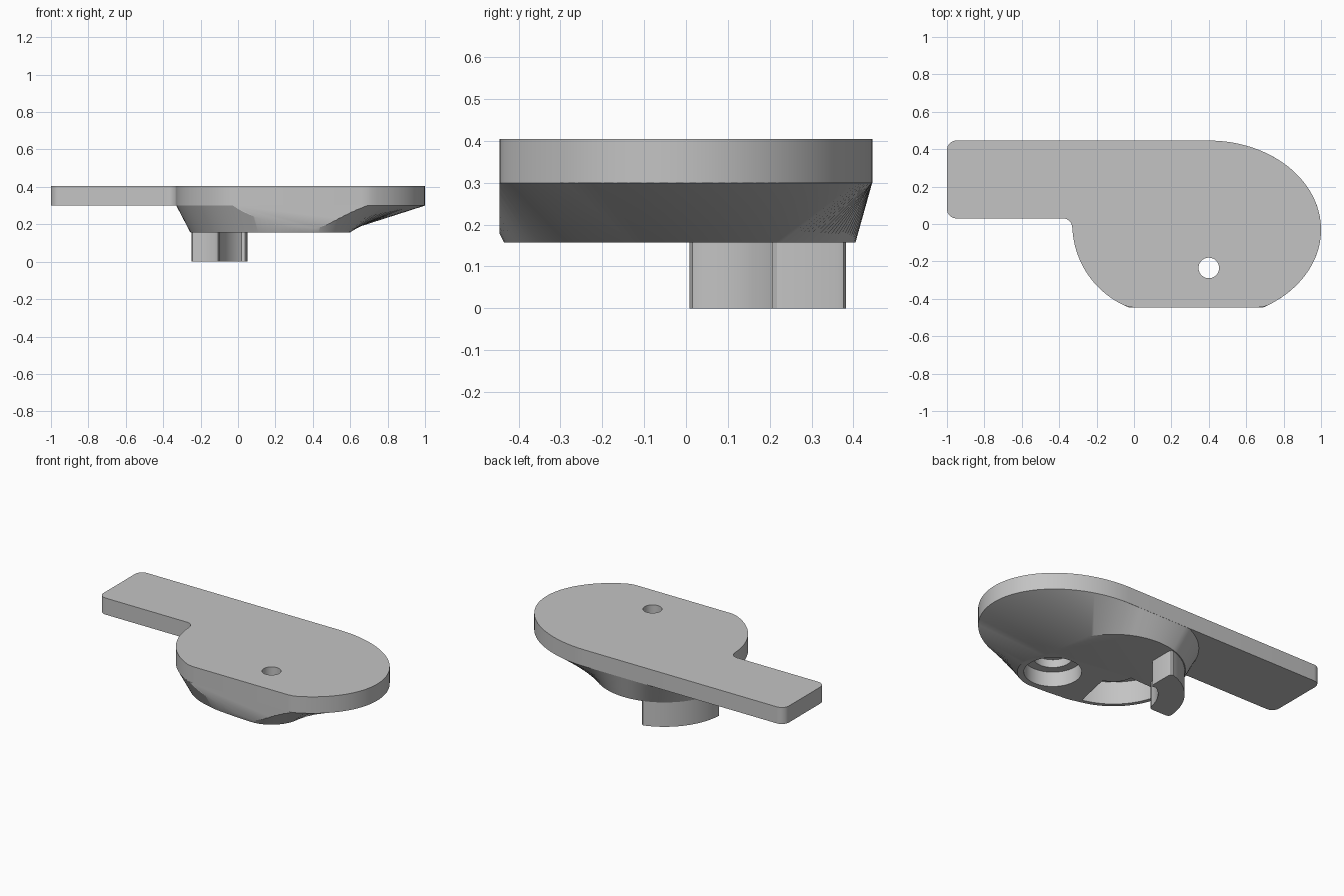
import bpy, bmesh, math

if "Cube" in bpy.data.objects:
    bpy.data.objects.remove(bpy.data.objects["Cube"], do_unlink=True)

grey = bpy.data.materials.new("plain_grey")
grey.use_nodes = True
grey.diffuse_color = (0.55, 0.55, 0.55, 1)
grey.node_tree.nodes["Principled BSDF"].inputs["Base Color"].default_value = (0.55, 0.55, 0.55, 1)

HUB = (0.15, 0.0)       # centre of the round housing
HOLE = (0.4, -0.235)    # centre of the screw hole
NOSE = ((0.4, -0.03), 0.6, 0.476)   # large rounded end
UNDER, SEAT, TOP = 0.157, 0.3, 0.405
EDGE = 0.446            # half depth of the plate


def arc(c, rx, ry, a0, a1, n):
    """Points on an elliptical arc, angles in degrees."""
    angles = [math.radians(a0 + (a1 - a0) * i / n) for i in range(n + 1)]
    return [(c[0] + rx * math.cos(a), c[1] + ry * math.sin(a)) for a in angles]


def loft(name, low, high, z0, z1):
    """Closed solid between two outlines with matching points."""
    bm = bmesh.new()
    a = [bm.verts.new((x, y, z0)) for x, y in low]
    b = [bm.verts.new((x, y, z1)) for x, y in high]
    bm.faces.new(a)
    bm.faces.new(b)
    n = len(a)
    for i in range(n):
        j = (i + 1) % n
        bm.faces.new((a[i], a[j], b[j], b[i]))
    bmesh.ops.recalc_face_normals(bm, faces=bm.faces)
    mesh = bpy.data.meshes.new(name)
    bm.to_mesh(mesh)
    bm.free()
    mesh.materials.append(grey)
    obj = bpy.data.objects.new(name, mesh)
    bpy.context.collection.objects.link(obj)
    return obj


def prism(name, pts, z0, z1):
    return loft(name, pts, pts, z0, z1)


def disc(name, c, r, z0, z1):
    return prism(name, arc(c, r, r, 0, 360, 64)[:-1], z0, z1)


def boolean(target, tool):
    """Cut the tool out of the target and discard the tool."""
    mod = target.modifiers.new("cut", "BOOLEAN")
    mod.operation = "DIFFERENCE"
    mod.solver = "EXACT"
    mod.object = tool
    bpy.context.view_layer.objects.active = target
    bpy.ops.object.modifier_apply(modifier=mod.name)
    bpy.data.objects.remove(tool, do_unlink=True)


def ray_exit(origin, angle, c, rx, ry):
    """Distance at which a ray leaves an ellipse, or 0 if it misses."""
    dx, dy = math.cos(angle) / rx, math.sin(angle) / ry
    ox, oy = (origin[0] - c[0]) / rx, (origin[1] - c[1]) / ry
    qa, qb, qc = dx * dx + dy * dy, ox * dx + oy * dy, ox * ox + oy * oy - 1
    d = qb * qb - qa * qc
    return max(0, (math.sqrt(d) - qb) / qa) if d > 0 else 0


def union_outline(origin, ellipses, n=128):
    """Outer outline of overlapping ellipses, flattened at the back."""
    pts = []
    for i in range(n):
        a = math.tau * i / n
        r = max(ray_exit(origin, a, *e) for e in ellipses)
        pts.append((origin[0] + r * math.cos(a), min(origin[1] + r * math.sin(a), EDGE - 0.001)))
    return pts


# Flat top plate with its straight handle
outline = arc((-0.95, EDGE - 0.05), 0.05, 0.05, 90, 180, 8)
outline += arc((-0.95, 0.08), 0.05, 0.05, 180, 270, 8)
outline += arc((-0.38, -0.02), 0.05, 0.05, 90, 0, 8)
outline += arc(HUB, 0.48, 0.48, 184, 240, 20)
outline += [(-0.05, -0.436), (-0.025, -0.443), (0, -EDGE)]
outline += [(0.66, -EDGE), (0.69, -0.443), (0.715, -0.435)]
outline += arc(*NOSE, -55, 90, 48)
plate = prism("top_plate", outline, SEAT, TOP)
boolean(plate, disc("hole_cutter", HOLE, 0.055, 0.2, 0.5))

# Tapered housing under the plate, blending the hub into the screw boss
middle = (0.3, 0.0)
wide = union_outline(middle, [(HUB, 0.48, 0.48), NOSE])
blend = [(HUB, 0.405), ((0.2, -0.07), 0.35), ((0.25, -0.13), 0.295),
         ((0.3, -0.18), 0.25), ((0.35, -0.21), 0.223), (HOLE, 0.2)]
narrow = union_outline(middle, [(c, r, r) for c, r in blend])
housing = loft("tapered_housing", narrow, wide, UNDER, SEAT)
front = [(-2, -2), (2, -2), (2, -EDGE), (-2, -EDGE)]
boolean(housing, prism("front_trim", front, 0, 1))

# Fan-shaped pocket in the underside, beside the boss
pocket = arc(HUB, 0.38, 0.38, 182, 258, 28) + arc(HUB, 0.13, 0.13, 258, 182, 14)
boolean(housing, prism("pocket_cutter", pocket, 0.1, 0.35))

# Stepped counterbore in the boss
boolean(housing, disc("counterbore_cutter", HOLE, 0.163, 0.1, 0.25))
boolean(housing, disc("step_cutter", HOLE, 0.11, 0.2, 0.35))

# Curved peg standing down from the underside
section = arc(HUB, 0.4, 0.4, 107, 176, 24)
section += [(-0.243, 0.014), (-0.23, 0.008), (-0.125, 0.008), (-0.108, 0.016)]
section += arc(HUB, 0.25, 0.25, 172, 122, 18)
section += [(0.038, 0.206), (0.048, 0.218), (0.05, 0.235), (0.05, 0.362), (0.045, 0.377)]
peg = prism("curved_peg", section, 0, 0.18)

# Smooth the curved walls, keep the rims crisp
bpy.ops.object.select_all(action="DESELECT")
for obj in (plate, housing, peg):
    obj.select_set(True)
bpy.context.view_layer.objects.active = plate
bpy.ops.object.shade_smooth_by_angle(angle=math.radians(30))
